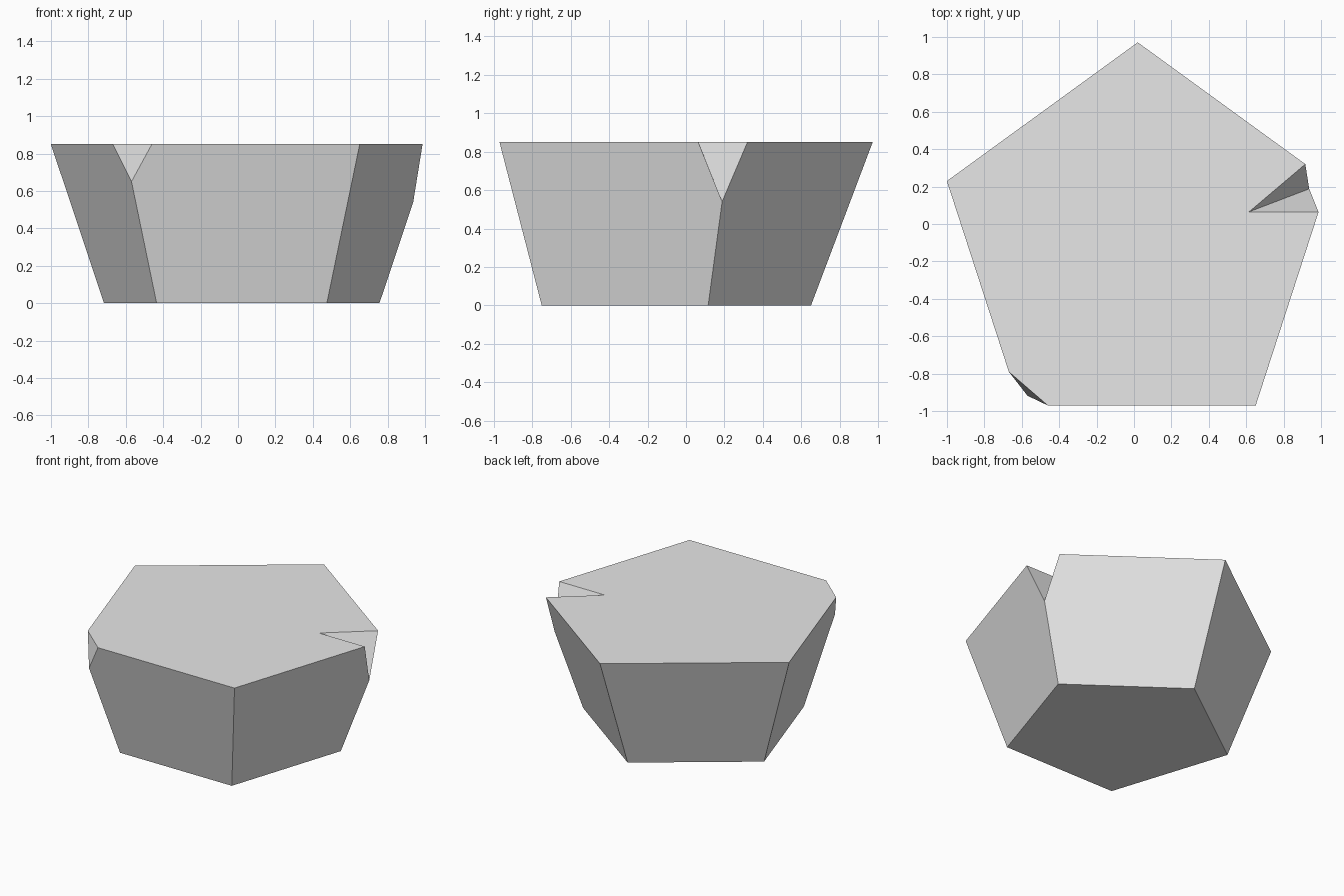
import bpy
import bmesh
from math import sin, cos, pi
from mathutils import Vector

cube = bpy.data.objects.get("Cube")
if cube:
    bpy.data.objects.remove(cube, do_unlink=True)

SIDES = 5
HEIGHT = 0.85


def ring(radius, y, z):
    """Counter-clockwise pentagon with its point towards the back."""
    return [Vector((0.02 - radius * sin(2 * pi * i / SIDES),
                    y + radius * cos(2 * pi * i / SIDES), z))
            for i in range(SIDES)]


top = ring(1.073, -0.102, HEIGHT)
base = ring(0.774, -0.124, 0)

# Chipped corners: share of the rim cut before, after and down the corner,
# with an optional inner point for a notch
chips = {
    2: (0.15, 0.119, 0.235, None),
    4: (0.138, 0.122, 0.365, Vector((0.615, 0.065, HEIGHT))),
}

bm = bmesh.new()
bottom = [bm.verts.new(p) for p in base]
rim = []        # points around the top at each corner
side_edge = []  # points down the side at each corner
for i, corner in enumerate(top):
    if i in chips:
        before, after, down, inner = chips[i]
        points = [corner.lerp(top[i - 1], before), corner.lerp(top[(i + 1) % SIDES], after)]
        if inner:
            points.insert(1, inner)
        verts = [bm.verts.new(p) for p in points]
        low = bm.verts.new(corner.lerp(base[i], down))
        for a, b in zip(verts, verts[1:]):
            bm.faces.new((low, b, a))
        rim.append(verts)
        side_edge.append([low, bottom[i]])
    else:
        rim.append([bm.verts.new(corner)])
        side_edge.append([bottom[i]])

# Sloping sides, top and underside
for i in range(SIDES):
    j = (i + 1) % SIDES
    bm.faces.new([rim[i][-1]] + side_edge[i] + side_edge[j][::-1] + [rim[j][0]])
bm.faces.new([v for corner in rim for v in corner])
bm.faces.new(bottom[::-1])
bmesh.ops.recalc_face_normals(bm, faces=bm.faces[:])
# Split the concave top cleanly
bmesh.ops.triangulate(bm, faces=[f for f in bm.faces if len(f.verts) > SIDES])

mesh = bpy.data.meshes.new("chipped_block")
bm.to_mesh(mesh)
bm.free()
block = bpy.data.objects.new("chipped_block", mesh)
bpy.context.collection.objects.link(block)

# Plain grey
grey = bpy.data.materials.new("light_grey")
grey.use_nodes = True
colour = (0.8, 0.8, 0.8, 1)
grey.diffuse_color = colour
grey.node_tree.nodes["Principled BSDF"].inputs["Base Color"].default_value = colour
mesh.materials.append(grey)
